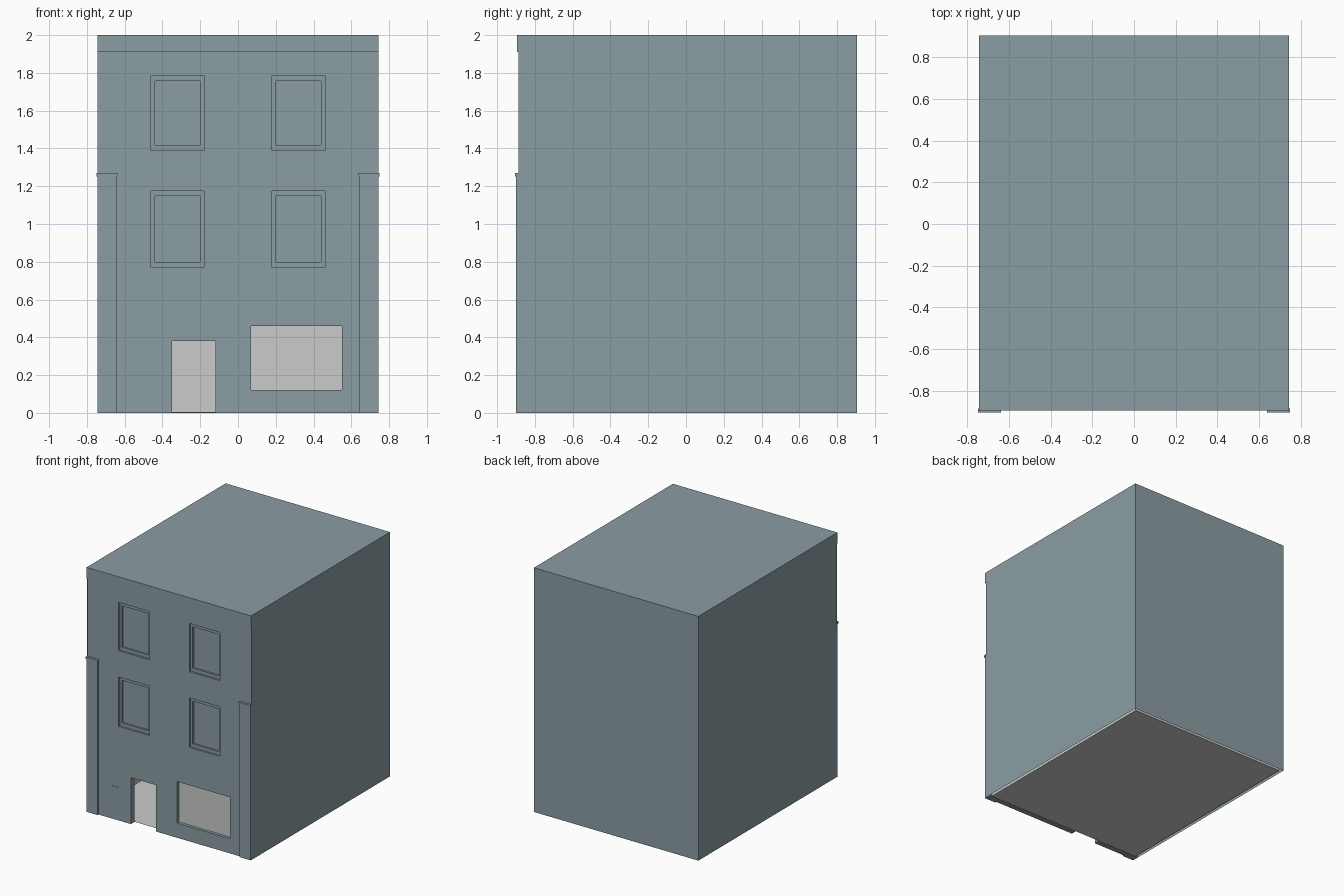
import bpy, bmesh

if "Cube" in bpy.data.objects:
    bpy.data.objects.remove(bpy.data.objects["Cube"])

W = 0.745            # half width
FRONT, BACK = -0.887, 0.904
H = 2.0
T = 0.045            # front wall thickness
GAP = 0.024          # gap between outer skin and inner room

paint = bpy.data.materials.new("painted_wall")
paint.diffuse_color = (0.26, 0.34, 0.37, 1)
paint.use_nodes = True
paint.node_tree.nodes["Principled BSDF"].inputs["Base Color"].default_value = paint.diffuse_color


def box(name, x, y, z, mat=None, drop=None, flip=False):
    """Box from (min, max) ranges; drop(normal) removes chosen sides."""
    bm = bmesh.new()
    bmesh.ops.create_cube(bm, size=1)
    for v in bm.verts:
        v.co = [r[0] + (c + 0.5) * (r[1] - r[0]) for c, r in zip(v.co, (x, y, z))]
    bm.normal_update()
    if drop:
        bmesh.ops.delete(bm, geom=[f for f in bm.faces if drop(f.normal)], context='FACES')
    if flip:
        bmesh.ops.reverse_faces(bm, faces=bm.faces[:])
    me = bpy.data.meshes.new(name)
    bm.to_mesh(me)
    bm.free()
    if mat:
        me.materials.append(mat)
    ob = bpy.data.objects.new(name, me)
    bpy.context.collection.objects.link(ob)
    return ob


def cut(target, name, x, z, depth):
    """Cut a rectangular opening or recess into the front wall."""
    cutter = box(name, x, (FRONT - 0.1, FRONT + depth), z, paint)
    cutter.hide_render = True
    cutter.hide_set(True)
    cutter.display_type = 'WIRE'
    mod = target.modifiers.new(name, 'BOOLEAN')
    mod.operation = 'DIFFERENCE'
    mod.solver = 'EXACT'
    mod.object = cutter


# Outer skin: side walls, back wall and flat roof, open below
box("outer_walls_and_roof", (-W, W), (FRONT, BACK), (0, H), paint,
    drop=lambda n: n.z < -0.5 or n.y < -0.5)

# Front wall with door, shop window and stepped upper windows
front = box("front_wall", (-W + 0.001, W - 0.001), (FRONT, FRONT + T), (0, H - 0.001), paint)
cut(front, "door_cutter", (-0.35, -0.12), (-0.1, 0.38), 0.2)
cut(front, "shop_window_cutter", (0.07, 0.55), (0.12, 0.46), 0.2)
for row, z in (("lower", 0.77), ("upper", 1.39)):
    for side, x in (("left", -0.46), ("right", 0.18)):
        tag = f"{row}_{side}_window"
        top = z + (0.405 if row == "lower" else 0.395)
        cut(front, tag + "_frame_cutter", (x, x + 0.28), (z, top), 0.015)
        cut(front, tag + "_pane_cutter", (x + 0.02, x + 0.26), (z + 0.028, top - 0.028), 0.03)

# Shop window pane
box("shop_window_pane", (0.065, 0.555), (FRONT + 0.025, FRONT + 0.03), (0.115, 0.465))

# Inner room with floor, open to the front wall
box("inner_room", (-W + GAP, W - GAP), (FRONT + T, BACK - GAP), (0.002, H - GAP),
    drop=lambda n: n.y < -0.5, flip=True)

# Cornice band under the roof edge
box("cornice", (-W, W), (FRONT - 0.008, FRONT + 0.002), (1.91, H), paint)

# Corner pilasters with caps
for side, s in (("left", -1), ("right", 1)):
    box(f"{side}_pilaster", sorted((s * 0.642, s * W)),
        (FRONT - 0.012, FRONT + 0.002), (0, 1.252), paint)
    box(f"{side}_pilaster_cap", sorted((s * 0.638, s * 0.748)),
        (FRONT - 0.018, FRONT + 0.002), (1.252, 1.27), paint)

# Small wall panel beside the door
box("wall_panel", (-0.525, -0.465), (FRONT - 0.003, FRONT + 0.001), (0.13, 0.27), paint)
